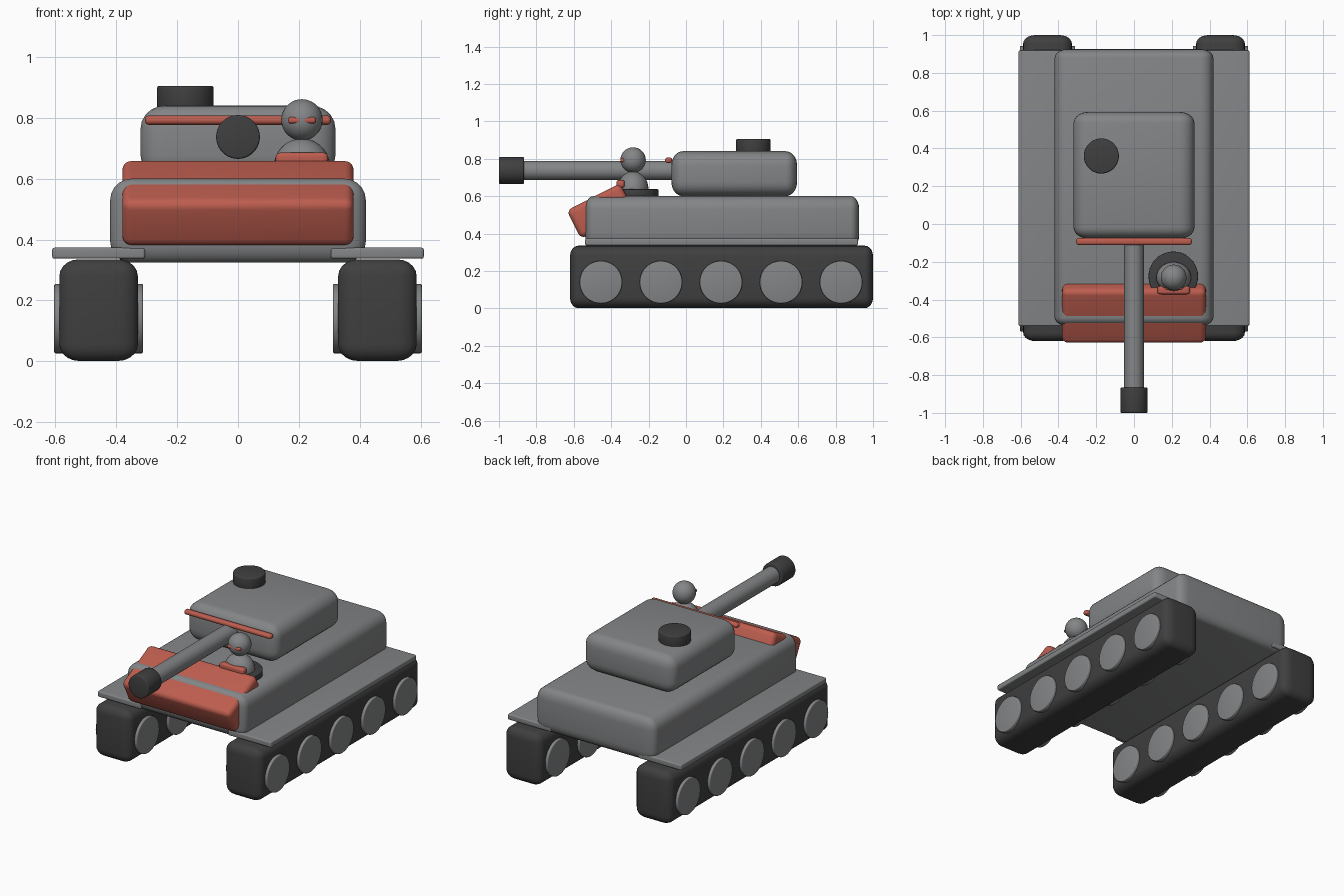
import bpy, bmesh, math
from mathutils import Matrix, Vector

cube = bpy.data.objects.get("Cube")
if cube:
    bpy.data.objects.remove(cube, do_unlink=True)


def material(name, rgb):
    mat = bpy.data.materials.new(name)
    mat.use_nodes = True
    mat.diffuse_color = (*rgb, 1)
    mat.node_tree.nodes["Principled BSDF"].inputs["Base Color"].default_value = (*rgb, 1)
    return mat


GREY = material("armour grey", (0.23, 0.235, 0.24))
DARK = material("rubber black", (0.05, 0.05, 0.05))
RED = material("trim red", (0.51, 0.11, 0.078))


def finish(name, bm, mat, loc, rot=(0, 0, 0)):
    mesh = bpy.data.meshes.new(name)
    bm.to_mesh(mesh)
    bm.free()
    mesh.materials.append(mat)
    obj = bpy.data.objects.new(name, mesh)
    bpy.context.collection.objects.link(obj)
    obj.location, obj.rotation_euler = loc, rot
    bpy.ops.object.select_all(action="DESELECT")
    obj.select_set(True)
    bpy.context.view_layer.objects.active = obj
    bpy.ops.object.shade_smooth_by_angle(angle=math.radians(35))
    return obj


def rounded_box(name, mat, loc, size, radii, tilt=0):
    """Box whose corner radius can differ along each axis."""
    bm = bmesh.new()
    bmesh.ops.create_cube(bm, size=1)
    bmesh.ops.scale(bm, vec=[s / r for s, r in zip(size, radii)], verts=bm.verts)
    bmesh.ops.bevel(bm, geom=bm.edges[:], offset=1, segments=5, profile=0.5,
                    affect="EDGES", clamp_overlap=True)
    bmesh.ops.scale(bm, vec=radii, verts=bm.verts)
    return finish(name, bm, mat, loc, (tilt, 0, 0))


def cylinder(name, mat, loc, radius, length, axis="Z", rim=0.0):
    bm = bmesh.new()
    bmesh.ops.create_cone(bm, cap_ends=True, segments=40, radius1=radius,
                          radius2=radius, depth=length)
    if rim:
        edges = [e for e in bm.edges if e.calc_face_angle() > 1]
        bmesh.ops.bevel(bm, geom=edges, offset=rim, segments=3, profile=0.5, affect="EDGES")
    rot = {"X": (0, math.pi / 2, 0), "Y": (math.pi / 2, 0, 0), "Z": (0, 0, 0)}[axis]
    return finish(name, bm, mat, loc, rot)


def ball(name, mat, loc, radii):
    bm = bmesh.new()
    bmesh.ops.create_uvsphere(bm, u_segments=32, v_segments=18, radius=1)
    bmesh.ops.scale(bm, vec=radii, verts=bm.verts)
    return finish(name, bm, mat, loc)


# Running gear and fenders on both sides
for side, sx in (("left", 1), ("right", -1)):
    rounded_box(f"{side}_track", DARK, (0.458 * sx, 0.19, 0.168),
                (0.258, 1.62, 0.334), (0.065, 0.045, 0.055))
    rounded_box(f"{side}_fender", GREY, (0.458 * sx, 0.19, 0.355),
                (0.305, 1.46, 0.036), (0.008, 0.008, 0.008))
    for i in range(5):
        cylinder(f"{side}_wheel_{i + 1}", GREY, (0.458 * sx, -0.455 + 0.321 * i, 0.14),
                 0.114, 0.292, "X", 0.005)

# Hull and sloped front plate
rounded_box("hull", GREY, (0, 0.193, 0.462), (0.84, 1.466, 0.276), (0.07, 0.045, 0.07))
rounded_box("front_plate", RED, (0, -0.457, 0.52), (0.76, 0.32, 0.17),
            (0.03, 0.03, 0.03), math.radians(27))

# Turret with cupola, trim bar and gun
rounded_box("turret", GREY, (0, 0.258, 0.72), (0.64, 0.672, 0.24), (0.08, 0.06, 0.075))
cylinder("cupola", DARK, (-0.173, 0.36, 0.866), 0.093, 0.078, rim=0.008)
rounded_box("turret_trim", RED, (0, -0.093, 0.792), (0.612, 0.038, 0.03),
            (0.012, 0.015, 0.014))
cylinder("gun_barrel", GREY, (0, -0.41, 0.737), 0.052, 0.96, "Y")
cylinder("muzzle", DARK, (0, -0.933, 0.737), 0.072, 0.134, "Y", 0.007)

# Driver in an open hatch
cylinder("hatch_ring", DARK, (0.208, -0.277, 0.615), 0.131, 0.044, rim=0.006)
ball("driver_body", GREY, (0.21, -0.283, 0.64), (0.092, 0.082, 0.092))
ball("driver_head", GREY, (0.21, -0.283, 0.793), (0.068, 0.068, 0.068))
rounded_box("driver_scarf", RED, (0.21, -0.35, 0.665), (0.172, 0.044, 0.042),
            (0.02, 0.012, 0.014))
rounded_box("driver_goggles", RED, (0.21, -0.333, 0.792), (0.092, 0.034, 0.022),
            (0.01, 0.01, 0.009))
